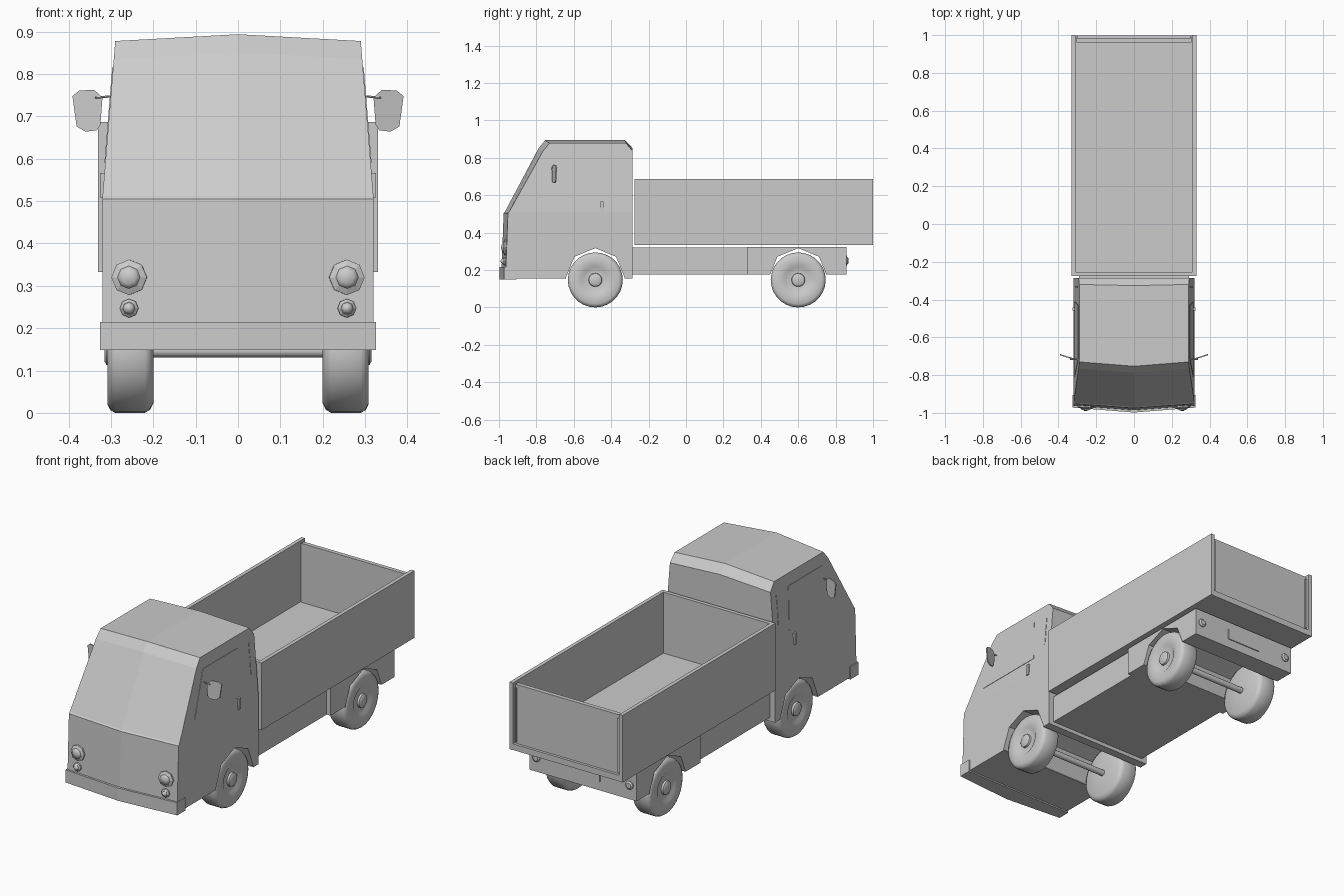
import bpy, bmesh, math
from mathutils import Vector, Matrix

if "Cube" in bpy.data.objects:
    bpy.data.objects.remove(bpy.data.objects["Cube"])

grey = bpy.data.materials.new("plain_grey")
grey.diffuse_color = (0.6, 0.6, 0.6, 1)
grey.use_nodes = True
grey.node_tree.nodes["Principled BSDF"].inputs["Base Color"].default_value = grey.diffuse_color


def finish(name, bm, smooth=None):
    bmesh.ops.recalc_face_normals(bm, faces=bm.faces[:])
    me = bpy.data.meshes.new(name)
    bm.to_mesh(me)
    bm.free()
    me.materials.append(grey)
    ob = bpy.data.objects.new(name, me)
    bpy.context.collection.objects.link(ob)
    if smooth:
        bpy.ops.object.select_all(action='DESELECT')
        ob.select_set(True)
        bpy.context.view_layer.objects.active = ob
        bpy.ops.object.shade_smooth_by_angle(angle=math.radians(smooth))
    return ob


def box(name, lo, hi):
    bm = bmesh.new()
    bmesh.ops.create_cube(bm, size=1)
    for v in bm.verts:
        v.co = Vector([(a + b) / 2 + c * (b - a) for a, b, c in zip(lo, hi, v.co)])
    return finish(name, bm)


def lathe(name, profile, centre, direction, sides, smooth=None, phase=0):
    """Spin (radius, distance) points round an axis pointing along direction."""
    bm = bmesh.new()
    rings = []
    for r, d in profile:
        rings.append([bm.verts.new((r * math.cos(a), r * math.sin(a), d)) for a in
                      (2 * math.pi * (i + phase) / sides for i in range(sides))])
    for a, b in zip(rings, rings[1:]):
        for i in range(sides):
            j = (i + 1) % sides
            bm.faces.new((a[i], a[j], b[j], b[i]))
    bm.faces.new(rings[0])
    bm.faces.new(rings[-1])
    rot = Vector(direction).to_track_quat('Z', 'Y').to_matrix().to_4x4()
    bm.transform(Matrix.Translation(centre) @ rot)
    return finish(name, bm, smooth)


def plate(name, points, offset):
    """Thin plate from outline points, thickened by an offset vector."""
    bm = bmesh.new()
    f = bm.faces.new([bm.verts.new(p) for p in points])
    new = bmesh.ops.extrude_face_region(bm, geom=[f])["geom"]
    bmesh.ops.translate(bm, vec=offset, verts=[g for g in new if isinstance(g, bmesh.types.BMVert)])
    if not f.is_valid:
        return finish(name, bm)
    return finish(name, bm)


def half_width(z):
    return 0.32 - max(0, z - 0.51) * 0.082


# Cab: side outline spanned across left, centre and right columns
outline = [(-0.965, 0.155), (-0.952, 0.505), (-0.945, 0.512), (-0.765, 0.835), (-0.73, 0.878),
           (-0.32, 0.878), (-0.285, 0.835), (-0.285, 0.512), (-0.285, 0.505), (-0.285, 0.155)]
bm = bmesh.new()
cols = {-1: [], 0: [], 1: []}
for i, (y, z) in enumerate(outline):
    dy = -0.023 if i < 5 else (-0.006 if i == 5 else 0)
    dz = 0.016 if 3 <= i <= 6 else 0
    for s in cols:
        p = (s * half_width(z), y, z) if s else (0, y + dy, z + dz)
        cols[s].append(bm.verts.new(p))
n = len(outline)
for s in (-1, 1):
    for i in range(n):
        j = (i + 1) % n
        bm.faces.new((cols[s][i], cols[s][j], cols[0][j], cols[0][i]))
    c = cols[s]
    bm.faces.new([c[0], c[1], c[8], c[9]])
    bm.faces.new([c[1], c[2], c[7], c[8]])
    bm.faces.new(c[2:8])
cab = finish("cab", bm)

# Chassis and wider rear skirt
front_chassis = box("front_chassis", (-0.29, -0.285, 0.175), (0.29, 0.325, 0.32))
rear_skirt = box("rear_skirt", (-0.312, 0.325, 0.175), (0.312, 0.857, 0.322))

# Wheel arches, wheels and axles
tyre = [(0.03, 0.0), (0.125, 0.0), (0.14, 0.008), (0.147, 0.02), (0.147, 0.09), (0.14, 0.102),
        (0.128, 0.108), (0.078, 0.108), (0.066, 0.1), (0.036, 0.1), (0.034, 0.11), (0.026, 0.115)]
for label, y, body in (("front", -0.485, cab), ("rear", 0.60, rear_skirt)):
    cutter = lathe(label + "_arch_cutter", [(0.157, -0.5), (0.157, 0.5)], (0, y, 0.16), (1, 0, 0), 8)
    cutter.hide_render = True
    cutter.hide_viewport = False
    cutter.display_type = 'WIRE'
    mod = body.modifiers.new("arch", 'BOOLEAN')
    mod.operation = 'DIFFERENCE'
    mod.solver = 'EXACT'
    mod.object = cutter
    bpy.context.view_layer.objects.active = body
    bpy.ops.object.modifier_apply(modifier=mod.name)
    bpy.data.objects.remove(cutter)
    lathe(label + "_axle", [(0.016, -0.21), (0.016, 0.21)], (0, y, 0.147), (1, 0, 0), 12, 40)
    for s, side in ((-1, "left"), (1, "right")):
        lathe(f"{label}_{side}_wheel", tyre, (s * 0.2, y, 0.147), (s, 0, 0), 28, 35)

# Cargo bed: floor, walls and tailgate
box("bed_floor", (-0.33, -0.275, 0.333), (0.33, 0.998, 0.365))
box("bed_front_wall", (-0.33, -0.275, 0.333), (0.33, -0.255, 0.687))
box("tailgate", (-0.305, 0.962, 0.365), (0.305, 0.984, 0.676))
for s, side in ((-1, "left"), (1, "right")):
    a, b = sorted((s * 0.31, s * 0.33))
    box(side + "_bed_wall", (a, -0.275, 0.333), (b, 1.0, 0.687))
    a, b = sorted((s * 0.296, s * 0.304))
    box(side + "_tailgate_bar", (a, 0.984, 0.375), (b, 0.992, 0.66))

# Bumper: shallow V wrapping round the sides
plate("front_bumper", [(-0.326, -0.905, 0.148), (-0.326, -0.972, 0.148), (0, -0.998, 0.148),
                       (0.326, -0.972, 0.148), (0.326, -0.905, 0.148)], (0, 0, 0.067))

for s, side in ((-1, "left"), (1, "right")):
    # Front lamps with eight-sided rims
    for label, z, r, y in (("headlight", 0.32, 0.042, -0.967), ("indicator", 0.247, 0.022, -0.97)):
        lathe(f"{side}_{label}_rim", [(r, -0.004), (r, 0.004), (r * 0.68, 0.01)],
              (s * 0.257, y, z), (s * 0.07, -1, 0), 8)
        lathe(f"{side}_{label}_lens", [(r * 0.64, 0.0), (r * 0.64, 0.012), (r * 0.4, 0.018), (r * 0.1, 0.021)],
              (s * 0.257, y, z), (s * 0.07, -1, 0), 8, 60)
    # Side window and rear pillar vents, lying on the sloped cab side
    def on_side(pts):
        return [(s * (half_width(z) - 0.001), y, z) for y, z in pts]
    plate(side + "_window", on_side([(-0.81, 0.59), (-0.715, 0.815), (-0.43, 0.815), (-0.41, 0.59)]),
          (s * 0.003, 0, 0))
    for k, z in enumerate((0.64, 0.73)):
        plate(f"{side}_vent_{k + 1}", on_side([(-0.335, z), (-0.335, z + 0.075), (-0.328, z + 0.075), (-0.328, z)]),
              (s * 0.003, 0, 0))
    # Door handle
    a, b = sorted((s * 0.312, s * 0.326))
    box(side + "_door_handle", (a, -0.457, 0.508), (b, -0.441, 0.567))
    # Mirror on a thin arm
    shape = [(0.325, 0.68), (0.32, 0.745), (0.34, 0.763), (0.375, 0.761), (0.391, 0.748),
             (0.381, 0.676), (0.36, 0.664), (0.334, 0.667)]
    plate(side + "_mirror", [(s * x, -0.718 + (x - 0.32) * 0.32, z) for x, z in shape], (0, 0.007, 0))
    lathe(side + "_mirror_arm", [(0.003, 0), (0.003, 0.046)], (s * 0.292, -0.716, 0.748), (s, 0, -0.08), 6)
    # Rear lamps
    lathe(side + "_rear_lamp", [(0.022, 0), (0.022, 0.006), (0.014, 0.012)],
          (s * 0.272, 0.856, 0.25), (0, 1, 0), 10)

# Rear number plate holder
box("plate_holder", (-0.1, 0.855, 0.222), (0.1, 0.862, 0.278))
